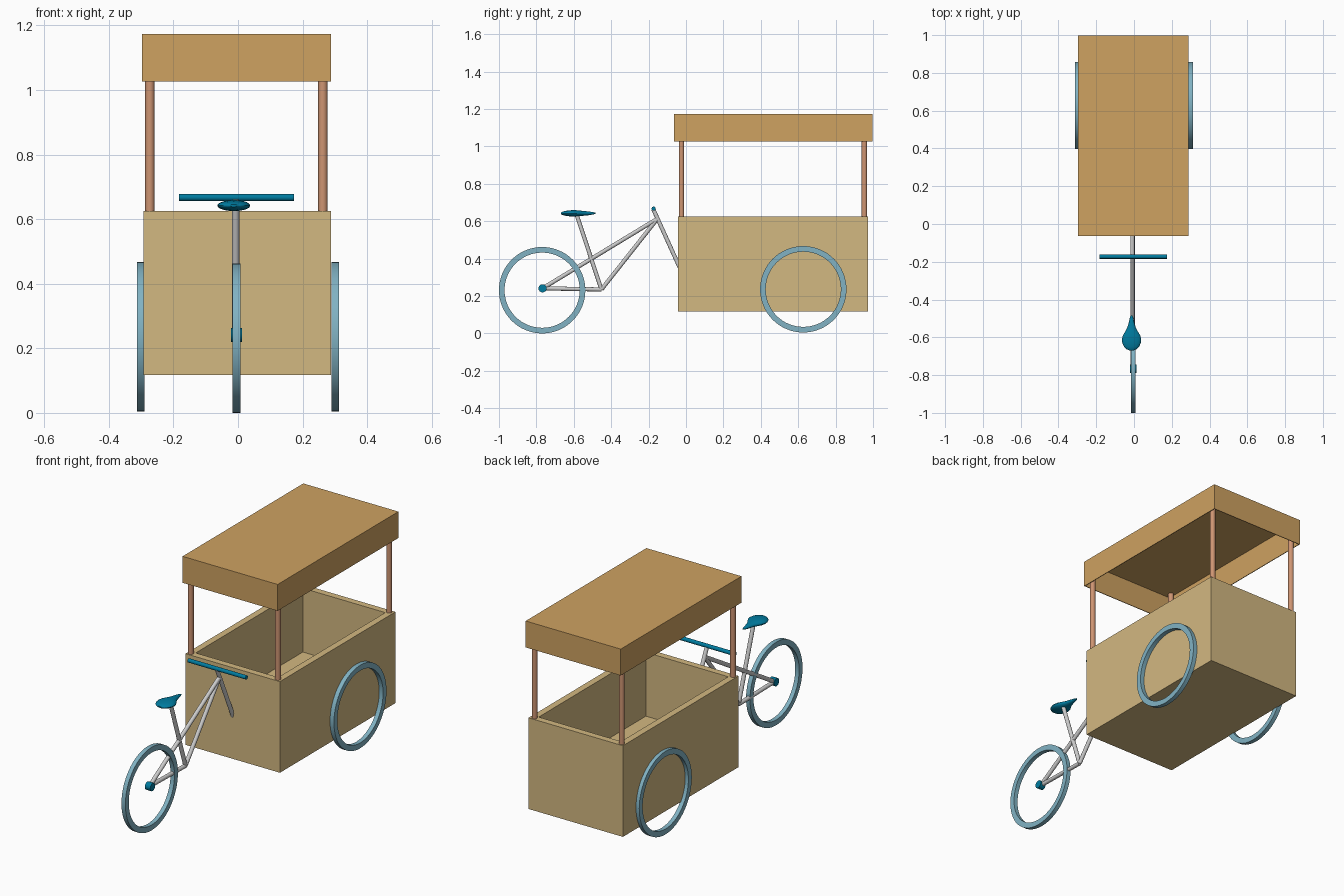
import bpy, bmesh, math
from mathutils import Vector

if "Cube" in bpy.data.objects:
    bpy.data.objects.remove(bpy.data.objects["Cube"])

CX = -0.004  # lateral centre line


def material(name, rgb):
    m = bpy.data.materials.new(name)
    m.diffuse_color = (*rgb, 1)
    m.use_nodes = True
    m.node_tree.nodes["Principled BSDF"].inputs["Base Color"].default_value = m.diffuse_color
    return m


TAN = material("tan_wood", (0.65, 0.48, 0.22))
ROOF = material("roof_wood", (0.62, 0.36, 0.12))
POST = material("post_copper", (0.62, 0.30, 0.17))
TYRE = material("tyre_blue", (0.22, 0.45, 0.55))
BLUE = material("trim_blue", (0.0, 0.20, 0.35))


def finish(name, bm, mat=None, smooth=True):
    bmesh.ops.recalc_face_normals(bm, faces=bm.faces)
    me = bpy.data.meshes.new(name)
    bm.to_mesh(me)
    bm.free()
    ob = bpy.data.objects.new(name, me)
    bpy.context.collection.objects.link(ob)
    if mat:
        me.materials.append(mat)
    if smooth:
        bpy.ops.object.select_all(action='DESELECT')
        ob.select_set(True)
        bpy.context.view_layer.objects.active = ob
        bpy.ops.object.shade_smooth_by_angle(angle=math.radians(35))
    return ob


def open_box(name, lo, hi, wall, floor, mat, down=False):
    """Box hollowed from the top (or from below)."""
    bm = bmesh.new()
    bmesh.ops.create_cube(bm, size=1)
    for v in bm.verts:
        v.co = Vector([(a + b) / 2 + c * (b - a) for a, b, c in zip(lo, hi, v.co)])
    bm.normal_update()
    face = [f for f in bm.faces if (f.normal.z < -0.9 if down else f.normal.z > 0.9)]
    bmesh.ops.inset_region(bm, faces=face, thickness=wall, use_even_offset=True)
    # push the inset face in to form the cavity
    ext = bmesh.ops.extrude_discrete_faces(bm, faces=face)["faces"]
    for v in ext[0].verts:
        v.co.z = floor
    return finish(name, bm, mat, False)


def rod(name, a, b, r, mat=None, sides=20):
    a, b = Vector(a), Vector(b)
    bm = bmesh.new()
    bmesh.ops.create_cone(bm, cap_ends=True, segments=sides, radius1=r, radius2=r,
                          depth=(b - a).length)
    rot = (b - a).to_track_quat('Z', 'Y')
    for v in bm.verts:
        v.co = rot @ v.co + (a + b) / 2
    return finish(name, bm, mat)


def loft(name, rings, mat, closed=False):
    bm = bmesh.new()
    vs = [[bm.verts.new(p) for p in r] for r in rings]
    n = len(vs[0])
    for i in range(len(vs) if closed else len(vs) - 1):
        a, b = vs[i], vs[(i + 1) % len(vs)]
        for j in range(n):
            k = (j + 1) % n
            bm.faces.new((a[j], a[k], b[k], b[j]))
    if not closed:
        bm.faces.new(vs[0])
        bm.faces.new(vs[-1])
    return finish(name, bm, mat)


def wheel(name, x, y, z, R=0.231, w=0.012, t=0.030, seg=64):
    # flat-treaded ring
    prof = [(-w, R), (w, R), (w, R - t), (-w, R - t)]
    rings = [[(x + px, y + r * math.cos(a), z + r * math.sin(a)) for px, r in prof]
             for a in (2 * math.pi * i / seg for i in range(seg))]
    return loft(name, rings, TYRE, True)


# cargo box with raised floor, and canopy open underneath
open_box("cargo_box", (-0.293, -0.043, 0.118), (0.288, 0.973, 0.625), 0.037, 0.27, TAN)
open_box("canopy", (-0.297, -0.063, 1.026), (0.288, 0.998, 1.173), 0.004, 1.168, ROOF, True)

# canopy posts
for sx, side in ((-1, "left"), (1, "right")):
    for y, end in ((-0.024, "front"), (0.954, "back")):
        x = -0.005 + sx * 0.268
        rod(f"post_{end}_{side}", (x, y, 0.61), (x, y, 1.169), 0.0145, POST)

# wheels
wheel("box_wheel_left", -0.301, 0.627, 0.236)
wheel("box_wheel_right", 0.301, 0.627, 0.236)
wheel("saddle_end_wheel", CX - 0.001, -0.769, 0.231)
rod("wheel_hub", (-0.021, -0.767, 0.241), (0.012, -0.767, 0.241), 0.022, BLUE, 16)


# bicycle frame tubes
def P(y, z):
    return (CX - 0.003, y, z)


hub, crank, head = P(-0.767, 0.241), P(-0.452, 0.235), P(-0.153, 0.613)
rod("chain_stay", hub, crank, 0.011)
rod("top_tube", hub, head, 0.011)
rod("down_tube", crank, head, 0.011)
rod("seat_tube", crank, P(-0.585, 0.635), 0.011)
rod("steering_tube", P(-0.175, 0.664), P(-0.03, 0.344), 0.011)
rod("handlebar", (-0.183, -0.173, 0.667), (0.174, -0.173, 0.667), 0.011, BLUE)

# teardrop saddle: y, half width, half height
sections = [(-0.669, 0.012, 0.004), (-0.663, 0.026, 0.008), (-0.65, 0.040, 0.012),
            (-0.63, 0.049, 0.015), (-0.61, 0.051, 0.017), (-0.59, 0.046, 0.017),
            (-0.57, 0.034, 0.015), (-0.55, 0.023, 0.013), (-0.52, 0.014, 0.010),
            (-0.495, 0.009, 0.006), (-0.484, 0.004, 0.003)]
loft("saddle", [[(-0.013 + w * math.cos(a), y, 0.642 + h * math.sin(a))
                 for a in (2 * math.pi * i / 20 for i in range(20))]
                for y, w, h in sections], BLUE)
